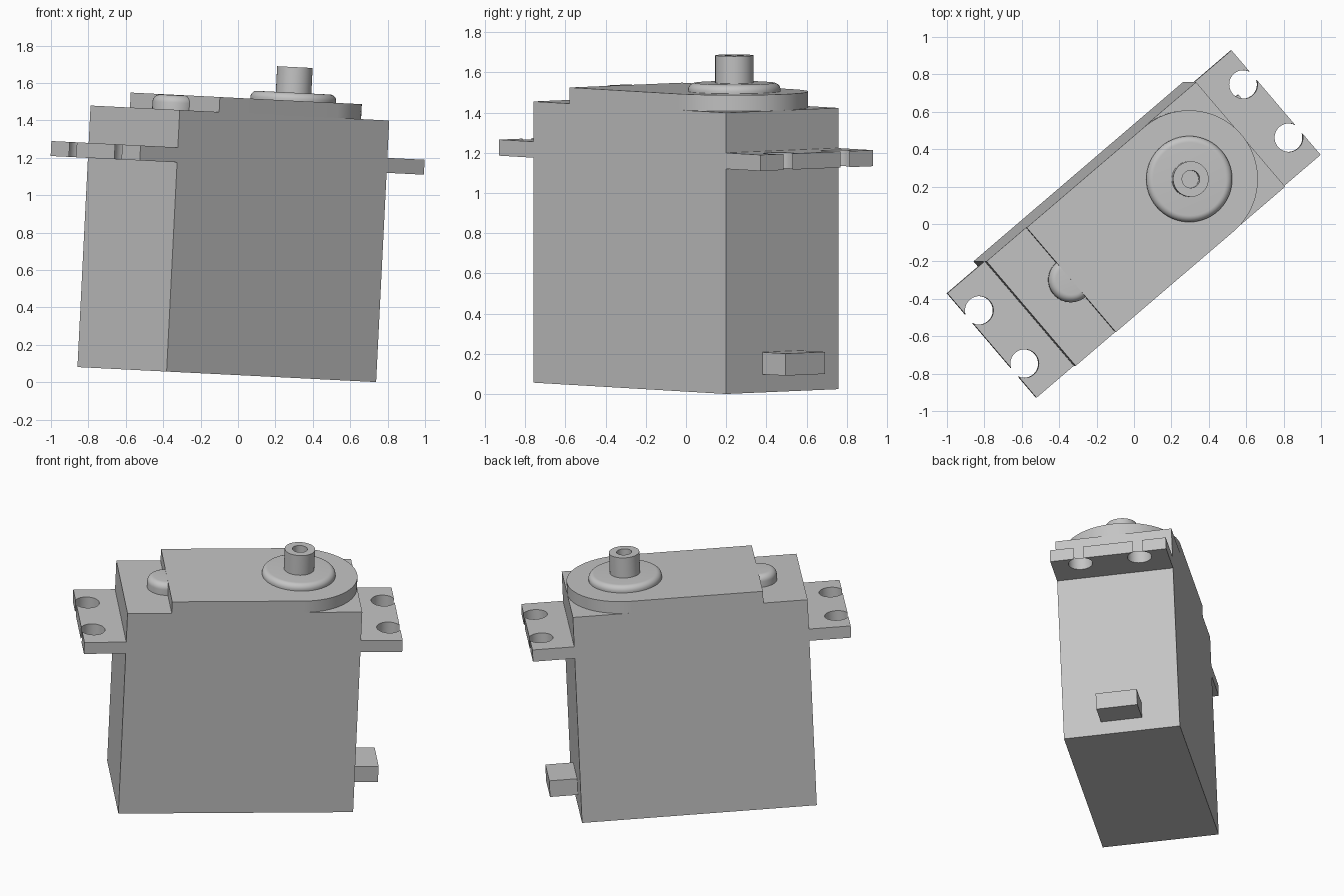
import bpy, bmesh, math
from mathutils import Matrix, Vector

cube = bpy.data.objects.get("Cube")
if cube:
    bpy.data.objects.remove(cube, do_unlink=True)

# One plain grey material
GREY = (0.55, 0.55, 0.55, 1.0)
grey = bpy.data.materials.new("plain grey")
grey.use_nodes = True
grey.diffuse_color = GREY
grey.node_tree.nodes["Principled BSDF"].inputs["Base Color"].default_value = GREY

# The whole model is turned about z and leans slightly about y
FRAME = (Matrix.Translation((-0.06, 0, 0.041))
         @ Matrix.Rotation(math.radians(2.87), 4, 'Y')
         @ Matrix.Rotation(math.radians(40.5), 4, 'Z'))

HALF_L, HALF_W = 0.7375, 0.3675      # case half length and half width
CASE_TOP, LID_TOP = 1.40, 1.48
SHAFT_X = HALF_L - HALF_W            # shaft axis, centre of the lid's round end


def finish(bm, name):
    bmesh.ops.remove_doubles(bm, verts=bm.verts, dist=1e-5)
    bmesh.ops.recalc_face_normals(bm, faces=bm.faces)
    mesh = bpy.data.meshes.new(name)
    bm.to_mesh(mesh)
    bm.free()
    mesh.materials.append(grey)
    obj = bpy.data.objects.new(name, mesh)
    bpy.context.collection.objects.link(obj)
    obj.matrix_world = FRAME
    bpy.ops.object.select_all(action='DESELECT')
    obj.select_set(True)
    bpy.context.view_layer.objects.active = obj
    bpy.ops.object.shade_smooth_by_angle(angle=math.radians(30))
    return obj


def prism(name, outline, z0, z1):
    """Extrude a flat outline from z0 up to z1."""
    bm = bmesh.new()
    face = bm.faces.new([bm.verts.new((x, y, z0)) for x, y in outline])
    top = bmesh.ops.extrude_face_region(bm, geom=[face])["geom"]
    verts = [v for v in top if isinstance(v, bmesh.types.BMVert)]
    bmesh.ops.translate(bm, verts=verts, vec=(0, 0, z1 - z0))
    return finish(bm, name)


def lathe(name, profile, x, steps=64):
    """Spin a (radius, height) profile about a vertical axis at x."""
    bm = bmesh.new()
    verts = [bm.verts.new((x + r, 0, z)) for r, z in profile]
    edges = [bm.edges.new(pair) for pair in zip(verts, verts[1:])]
    bmesh.ops.spin(bm, geom=verts + edges, cent=(x, 0, 0), axis=(0, 0, 1),
                   angle=math.tau, steps=steps)
    return finish(bm, name)


def arc(cx, cy, r, a0, a1, n):
    return [(cx + r * math.cos(a0 + (a1 - a0) * i / n),
             cy + r * math.sin(a0 + (a1 - a0) * i / n)) for i in range(n + 1)]


def rect(x0, x1, y):
    return [(x0, -y), (x1, -y), (x1, y), (x0, y)]


def rounded_disc(r, z0, z1, bevel):
    """Disc profile with a rounded upper rim."""
    return [(0, z0), (r, z0)] + arc(r - bevel, z1 - bevel, bevel, 0, math.pi / 2, 8) + [(0, z1)]


# Case and raised lid with one round end
prism("case", rect(-HALF_L, HALF_L, HALF_W), 0, CASE_TOP)
lid = [(-0.46, HALF_W), (-0.46, -HALF_W)] + arc(SHAFT_X, 0, HALF_W, -math.pi / 2, math.pi / 2, 48)
prism("lid", lid, CASE_TOP, LID_TOP)

# Mounting flanges, with screw holes that just break through the outer edge
HOLE_X, HOLE_Y, HOLE_R = 0.93, 0.187, 0.076
gap = math.acos((1.0 - HOLE_X) / HOLE_R)
for side, name in ((-1, "right_mounting_flange"), (1, "left_mounting_flange")):
    outline = [(HALF_L, -HALF_W), (1.0, -HALF_W)]
    for y in (-HOLE_Y, HOLE_Y):
        outline += arc(HOLE_X, y, HOLE_R, -gap, gap - math.tau, 40)
    outline += [(1.0, HALF_W), (HALF_L, HALF_W)]
    prism(name, [(side * x, y) for x, y in outline], 1.12, 1.20)

# Output shaft with a bored end, its collar, and the small boss by the lid step
lathe("shaft_collar", rounded_disc(0.23, LID_TOP, 1.523, 0.035), SHAFT_X)
lathe("output_shaft", [(0, 1.5), (0.095, 1.5), (0.095, 1.66), (0.047, 1.66),
                       (0.047, 1.54), (0, 1.54)], SHAFT_X)
lathe("lid_boss", rounded_disc(0.12, CASE_TOP, LID_TOP - 0.002, 0.04), -0.46)

# Cable outlet low on the end
prism("cable_outlet", rect(HALF_L, HALF_L + 0.175, 0.13), 0.09, 0.20)
